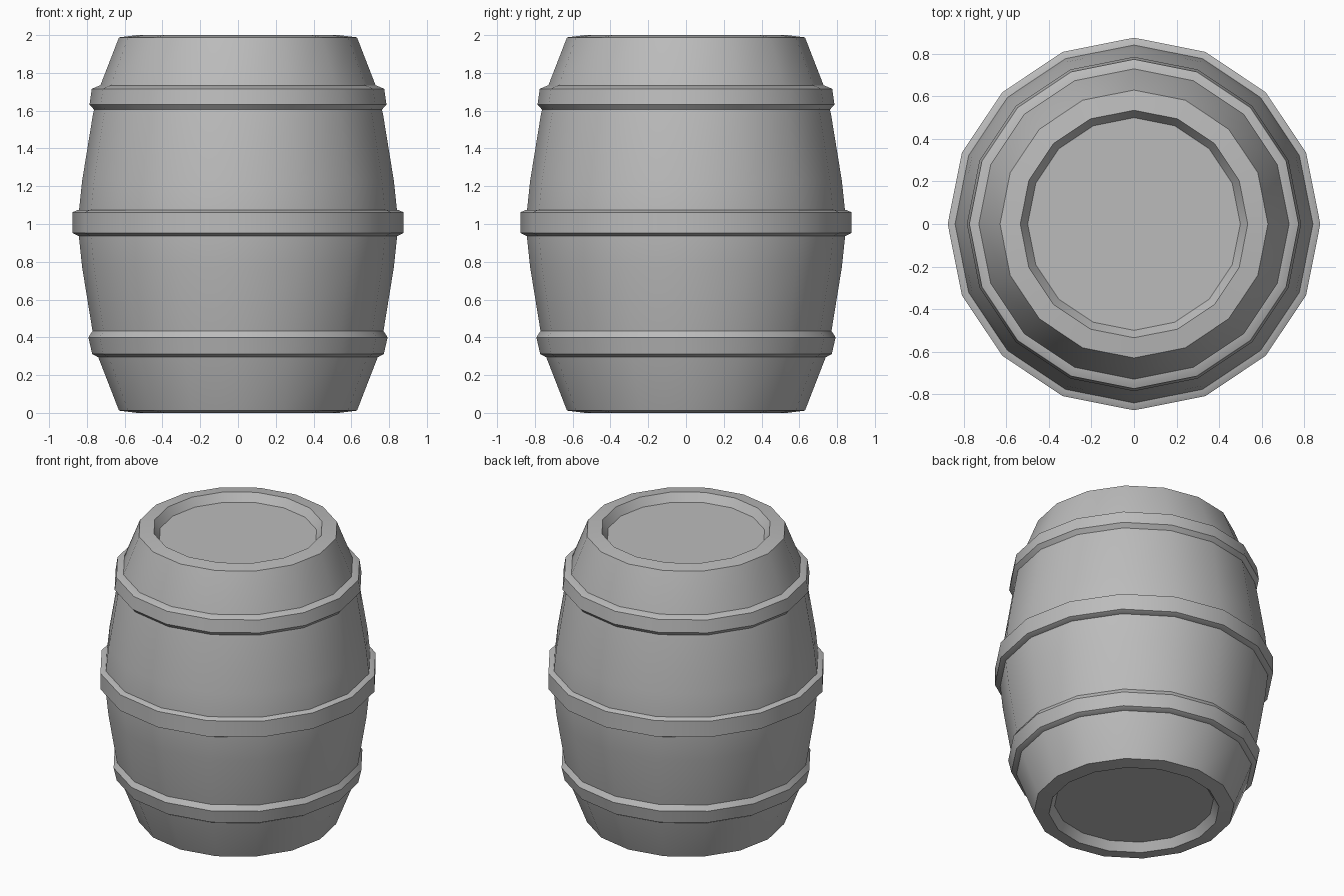
import bpy
import bmesh
from math import cos, sin, pi, radians

SIDES = 16

cube = bpy.data.objects.get("Cube")
if cube:
    bpy.data.objects.remove(cube, do_unlink=True)

grey = bpy.data.materials.new("plain grey")
grey.use_nodes = True
colour = (0.5, 0.5, 0.5, 1)
grey.diffuse_color = colour
grey.node_tree.nodes["Principled BSDF"].inputs["Base Color"].default_value = colour


def lathe(name, profile, closed):
    """Spin (radius, height) points, listed bottom to top, around z."""
    bm = bmesh.new()
    rings = [[bm.verts.new((r * cos(2 * pi * i / SIDES), r * sin(2 * pi * i / SIDES), z))
              for i in range(SIDES)] for r, z in profile]
    pairs = list(zip(rings, rings[1:]))
    if closed:
        pairs.append((rings[-1], rings[0]))
    else:
        bm.faces.new(rings[0])
        bm.faces.new(rings[-1])
    for a, b in pairs:
        for i in range(SIDES):
            j = (i + 1) % SIDES
            bm.faces.new((a[i], a[j], b[j], b[i]))
    bmesh.ops.recalc_face_normals(bm, faces=bm.faces)
    mesh = bpy.data.meshes.new(name)
    bm.to_mesh(mesh)
    bm.free()
    mesh.materials.append(grey)
    obj = bpy.data.objects.new(name, mesh)
    bpy.context.collection.objects.link(obj)
    bpy.ops.object.select_all(action="DESELECT")
    obj.select_set(True)
    bpy.context.view_layer.objects.active = obj
    bpy.ops.object.shade_smooth_by_angle(angle=radians(30))
    return obj


# Bulging body with a recessed lid at each end, mirrored about mid height
lower = [(0.5, 0.055), (0.535, 0), (0.63, 0.012), (0.738, 0.29),
         (0.768, 0.42), (0.825, 0.77), (0.843, 0.94)]
upper = [(r, 2 - z) for r, z in reversed(lower)]
lathe("barrel_body", lower + upper, closed=False)

# Three raised hoops
lathe("lower_hoop", [(0.7, 0.296), (0.743, 0.296), (0.772, 0.312),
                     (0.792, 0.4), (0.77, 0.434), (0.7, 0.434)], closed=True)
lathe("middle_hoop", [(0.8, 0.937), (0.845, 0.937), (0.876, 0.952),
                      (0.876, 1.062), (0.85, 1.074), (0.8, 1.074)], closed=True)
lathe("upper_hoop", [(0.7, 1.605), (0.762, 1.605), (0.786, 1.632),
                     (0.774, 1.716), (0.735, 1.732), (0.7, 1.732)], closed=True)
